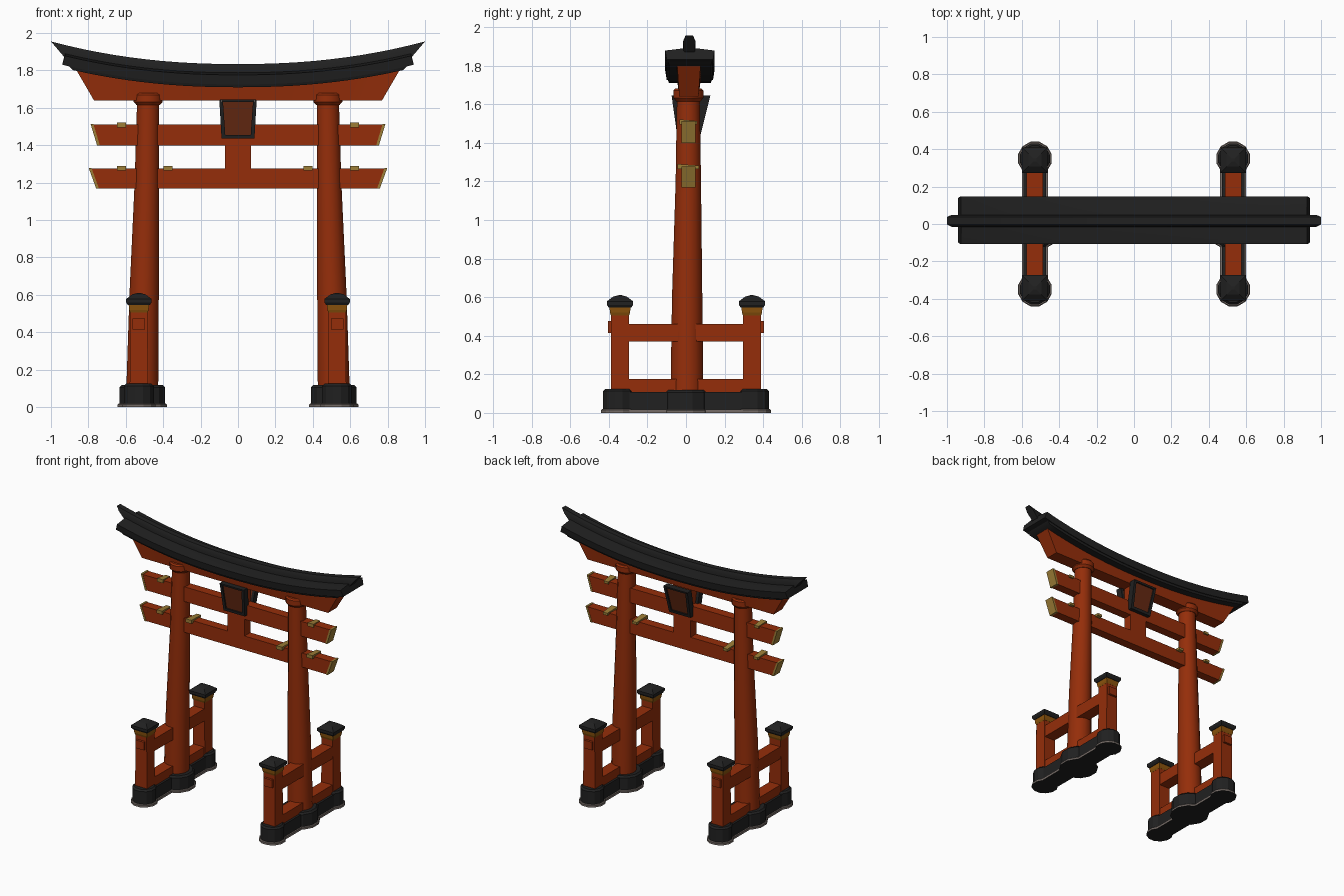
import bpy, bmesh, math

if "Cube" in bpy.data.objects:
    bpy.data.objects.remove(bpy.data.objects["Cube"])

def material(name, rgb):
    m = bpy.data.materials.new(name)
    m.diffuse_color = (*rgb, 1)
    m.use_nodes = True
    m.node_tree.nodes["Principled BSDF"].inputs["Base Color"].default_value = m.diffuse_color
    return m

ORANGE = material("vermilion", (0.30, 0.027, 0.003))
BLACK = material("charcoal black", (0.015, 0.015, 0.015))
GOLD = material("pale gold", (0.34, 0.21, 0.038))
BRONZE = material("bronze band", (0.26, 0.088, 0.004))
STONE = material("grey stone", (0.18, 0.15, 0.135))
PANEL = material("red brown panel", (0.13, 0.022, 0.006))

def make(name, lofts, mats, smooth=False):
    """Each loft is a list of rings of points, skinned and capped."""
    bm = bmesh.new()
    for rings in lofts:
        vs = [[bm.verts.new(p) for p in r] for r in rings]
        n = len(vs[0])
        for a, b in zip(vs, vs[1:]):
            for i in range(n):
                j = (i + 1) % n
                bm.faces.new((a[i], a[j], b[j], b[i]))
        bm.faces.new(vs[0][::-1])
        bm.faces.new(vs[-1])
    bmesh.ops.recalc_face_normals(bm, faces=bm.faces)
    me = bpy.data.meshes.new(name)
    bm.to_mesh(me)
    bm.free()
    ob = bpy.data.objects.new(name, me)
    bpy.context.collection.objects.link(ob)
    for m in mats:
        me.materials.append(m)
    if smooth:
        bpy.ops.object.select_all(action='DESELECT')
        ob.select_set(True)
        bpy.context.view_layer.objects.active = ob
        bpy.ops.object.shade_smooth_by_angle(angle=math.radians(35))
    return ob

def quad(x, y, z, hx, hy):
    return [(x - hx, y - hy, z), (x + hx, y - hy, z), (x + hx, y + hy, z), (x - hx, y + hy, z)]

def box(x0, x1, y0, y1, z0, z1):
    c = ((x0 + x1) / 2, (y0 + y1) / 2)
    h = ((x1 - x0) / 2, (y1 - y0) / 2)
    return [quad(*c, z0, *h), quad(*c, z1, *h)]

def circle(x, y, z, r, n=16):
    return [(x + r * math.cos((i + .5) * math.tau / n), y + r * math.sin((i + .5) * math.tau / n), z)
            for i in range(n)]

CY = 0.012   # depth centre of the gate frame
RY = 0.02    # depth centre of the roof

for s, side in ((-1, "left"), (1, "right")):
    px, fx = s * 0.512, s * 0.53
    # leaning, tapering pillar with a collar
    make(side + "_pillar", [[circle(px, .005, .09, .087), circle(s * .502, .006, .6, .08),
         circle(s * .487, CY, 1.2, .067), circle(s * .48, CY, 1.66, .06)]], [ORANGE], True)
    make(side + "_pillar_collar", [[circle(s * .48, CY, 1.615, .064), circle(s * .48, CY, 1.632, .079),
         circle(s * .48, CY, 1.67, .079), circle(s * .48, CY, 1.68, .07)]], [ORANGE], True)

    # three-lobed footing and its stone lip
    def footing(g, z0, tops, chamfer):
        parts = [box(fx - .06 - g, fx + .06 + g, -.35, .35, z0, tops[0])]
        for x, y, r, t in ((px, 0, .127, tops[1]), (fx, -.35, .083, tops[2]), (fx, .35, .083, tops[2])):
            parts.append([circle(x, y, z0, r + g, 12), circle(x, y, t - chamfer, r + g, 12),
                          circle(x, y, t, r + g - chamfer, 12)])
        return parts
    make(side + "_footing", footing(0, .005, (.108, .118, .125), .012), [BLACK])
    lip = make(side + "_footing_lip", footing(.01, 0, (.017, .018, .019), .005), [STONE, BLACK])
    for p in lip.data.polygons:
        p.material_index = 1 if p.normal.z < -.5 else 0

    # side rails, with stubs coming through the posts
    make(side + "_rails", [box(fx - .044, fx + .044, -.33, .33, .1, .175),
                           box(fx - .044, fx + .044, -.34, .34, .37, .46)]
         + [box(fx - .034, fx + .034, e * .37 - .035, e * .37 + .035, .415, .475) for e in (-1, 1)], [ORANGE])
    for e, end in ((-1, "front"), (1, "back")):
        y = e * .342
        tag = side + "_" + end
        make(tag + "_post", [[quad(fx, y, .1, .049, .047), quad(fx, y, .52, .046, .046)]], [ORANGE])
        make(tag + "_post_band", [[quad(fx, y, .505, .047, .047), quad(fx, y, .52, .052, .052),
             quad(fx, y, .552, .055, .055)]], [BRONZE])
        make(tag + "_post_cap", [[quad(fx, y, .545, .058, .058), quad(fx, y, .56, .068, .068),
             quad(fx, y, .578, .068, .068), quad(fx, y, .603, .035, .035), quad(fx, y, .61, .008, .008)]], [BLACK])

# tie beams with slanted ends and gold end plates
def slant(xt, xb, z0, z1, h):
    return [(xb, CY - h, z0), (xb, CY + h, z0), (xt, CY + h, z1), (xt, CY - h, z1)]

for name, z0, z1, xt, xb in (("upper_tie_beam", 1.40, 1.51, .775, .74), ("lower_tie_beam", 1.17, 1.275, .785, .745)):
    make(name, [[slant(-xt, -xb, z0, z1, .034), slant(xt, xb, z0, z1, .034)]], [ORANGE])
    make(name + "_end_plates", [[slant(s * (xt - .002), s * (xb - .002), z0 - .002, z1 + .003, .036),
         slant(s * (xt + .013), s * (xb + .013), z0 - .002, z1 + .003, .036)] for s in (-1, 1)], [GOLD])

# small tapered wedges on the tie beams
def wedge(x, z, h):
    return [[(x + k * w, CY + y, z + dz) for k, dz in ((-1, 0), (1, 0), (1, d), (-1, d))]
            for y, w, d in ((-h, .024, .026), (h, .018, .018))]

make("wedges", [wedge(s * x, z, h) for s in (-1, 1)
     for x, z, h in ((.622, 1.495, .045), (.622, 1.264, .055), (.375, 1.264, .062))], [GOLD])

# centre strut
make("centre_strut", [box(-.07, .07, CY - .034, CY + .034, 1.25, 1.67)], [ORANGE])

# curved roof
def lift(x):
    return .121 * abs(x) ** 2.2

N = 24
T = [2 * i / N - 1 for i in range(N + 1)]
# profiles hold (depth, height, end x)
def sweep(half, centre, flat_bottom=False):
    prof = half + [(-y, z, e) for y, z, e in half[::-1]]
    return [[(t * e, centre + y, z + (0 if flat_bottom and z < 1.66 else lift(t * e))) for y, z, e in prof]
            for t in T]

make("lintel", [sweep([(.05, 1.64, .77), (.062, 1.73, .875)], CY + .003, True)], [ORANGE], True)
make("roof_underlayer", [sweep([(.108, 1.71, .885), (.116, 1.73, .91)], RY)], [BLACK], True)
make("roof", [sweep([(.12, 1.725, .94), (.128, 1.776, .925), (.03, 1.788, .925)], RY)], [BLACK], True)
make("roof_ridge", [sweep([(.028, 1.765, .925), (.032, 1.812, .975), (.02, 1.834, 1.0)], RY - .003)], [BLACK], True)

# tilted name boards, left blank, on front and back
for e, end, top, low in ((-1, "front", .078, .05), (1, "back", .105, .055)):
    def tilt(pts, d):
        return [(x, CY + e * (low + (top - low) * (z - 1.44) / .2 + d), z) for x, z in pts]
    def slab(pts, d0, d1):
        return [tilt(pts, d0), tilt(pts, d1)]
    frame = [slab([(k * .068, 1.455), (k * .088, 1.435), (k * .1, 1.645), (k * .08, 1.63)], -.04, .008) for k in (-1, 1)]
    frame.append(slab([(-.088, 1.435), (.088, 1.435), (.068, 1.455), (-.068, 1.455)], -.04, .008))
    frame.append(slab([(-.08, 1.632), (.08, 1.632), (.1, 1.645), (-.1, 1.645)], -.04, .008))
    make(end + "_board_frame", frame, [BLACK])
    make(end + "_board_panel", [slab([(-.07, 1.45), (.07, 1.45), (.082, 1.638), (-.082, 1.638)], -.035, -.002)], [PANEL])
